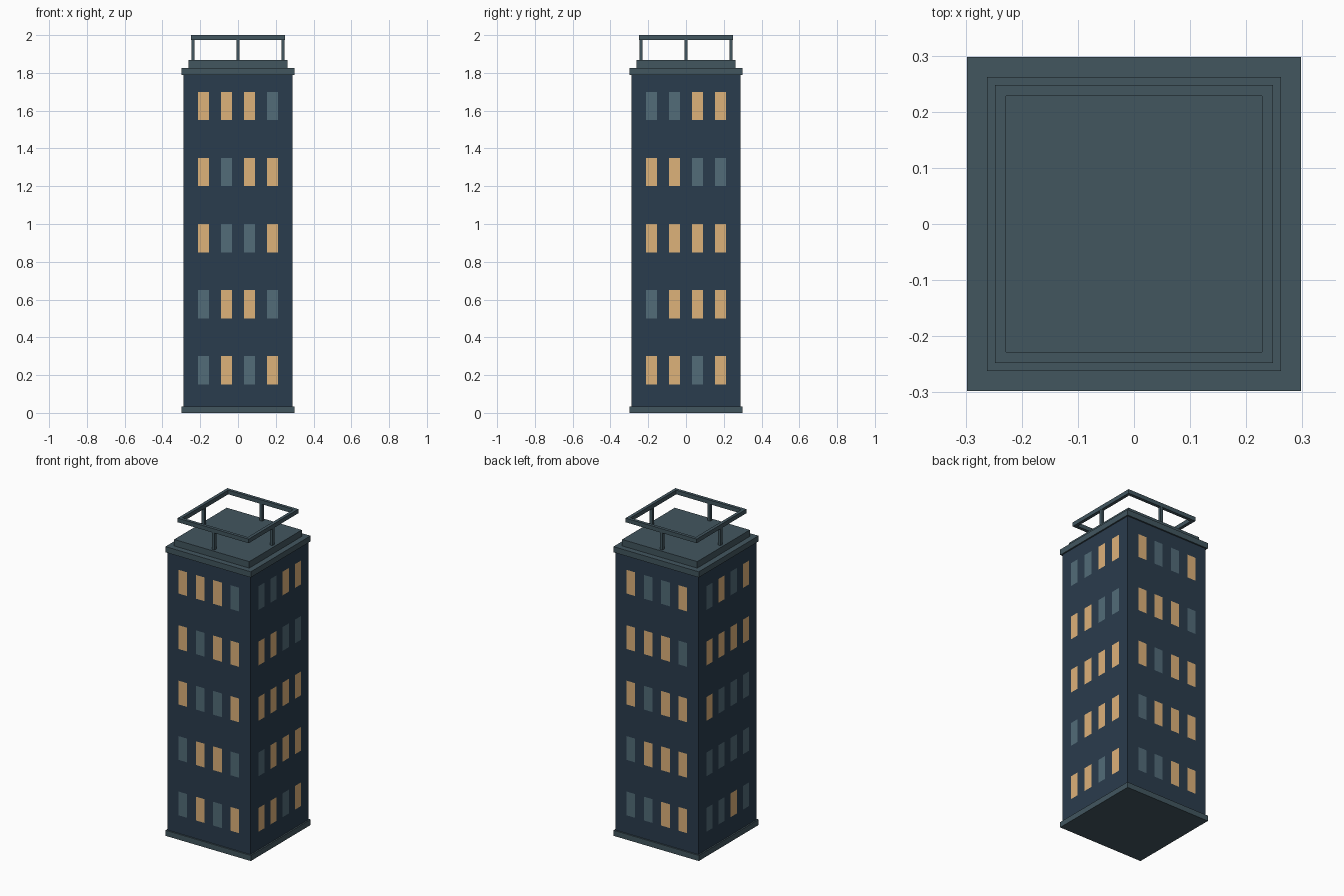
import bpy, bmesh
from math import pi
from mathutils import Matrix, Vector

if "Cube" in bpy.data.objects:
    bpy.data.objects.remove(bpy.data.objects["Cube"])


def material(name, rgb):
    m = bpy.data.materials.new(name)
    lin = [((c / 255 + 0.055) / 1.055) ** 2.4 for c in rgb]
    m.diffuse_color = (*lin, 1)
    m.use_nodes = True
    m.node_tree.nodes["Principled BSDF"].inputs["Base Color"].default_value = m.diffuse_color
    return m


WALL = material("wall_blue", (42, 60, 77))
TRIM = material("trim_grey", (66, 86, 95))
LIT = material("window_lit", (222, 178, 122))
DIM = material("window_dim", (82, 108, 120))


def finish(name, bm, *mats):
    mesh = bpy.data.meshes.new(name)
    bm.to_mesh(mesh)
    bm.free()
    for m in mats:
        mesh.materials.append(m)
    ob = bpy.data.objects.new(name, mesh)
    bpy.context.collection.objects.link(ob)
    return ob


def block(name, half, z0, z1, mat, x=0, y=0):
    bm = bmesh.new()
    bmesh.ops.create_cube(bm, size=1, matrix=Matrix.Translation((x, y, (z0 + z1) / 2))
                          @ Matrix.Diagonal((2 * half, 2 * half, z1 - z0, 1)))
    return finish(name, bm, mat)


# Tower body and stacked slabs
block("base_slab", 0.298, 0, 0.035, TRIM)
block("tower_body", 0.289, 0.035, 1.79, WALL)
block("roof_cornice", 0.298, 1.79, 1.826, TRIM)
block("roof_deck", 0.262, 1.826, 1.867, TRIM)

# Square roof rail with mitred corners
bm = bmesh.new()
profile = [(0.228, 1.974), (0.248, 1.974), (0.248, 2.0), (0.228, 2.0)]
corners = [(-1, -1), (1, -1), (1, 1), (-1, 1)]
rings = [[bm.verts.new((sx * r, sy * r, z)) for r, z in profile] for sx, sy in corners]
for i in range(4):
    a, b = rings[i], rings[(i + 1) % 4]
    for j in range(4):
        k = (j + 1) % 4
        bm.faces.new((a[j], b[j], b[k], a[k]))
bmesh.ops.recalc_face_normals(bm, faces=bm.faces)
finish("roof_rail", bm, TRIM)

# Rail posts at the middle of each side
for side, (x, y) in {"front": (0, -1), "right": (1, 0), "back": (0, 1), "left": (-1, 0)}.items():
    block("rail_post_" + side, 0.009, 1.867, 1.974, TRIM, x * 0.238, y * 0.238)

# Windows: rows top to bottom, left to right seen from outside (L lit, D dim)
PATTERNS = {
    "front": "LLLD LDLL LDDL DLLD DLDL",
    "right": "DDLL LLDD LLLL DLLL LLDL",
    "back": "LDDL LLLD LDLL DLLL DDLL",
    "left": "DLDL LLLL LDDD DDDD DDLD",
}
for n, (side, pattern) in enumerate(PATTERNS.items()):
    turn = Matrix.Rotation(n * pi / 2, 3, "Z")
    bm = bmesh.new()
    for row, text in enumerate(pattern.split()):
        z = 1.55 - 0.35 * row
        for col, state in enumerate(text):
            x = (col - 1.5) * 0.1215
            quad = [(x - 0.03, z), (x + 0.03, z), (x + 0.03, z + 0.15), (x - 0.03, z + 0.15)]
            face = bm.faces.new([bm.verts.new(turn @ Vector((u, -0.291, v))) for u, v in quad])
            face.material_index = 0 if state == "L" else 1
    finish("windows_" + side, bm, LIT, DIM)
